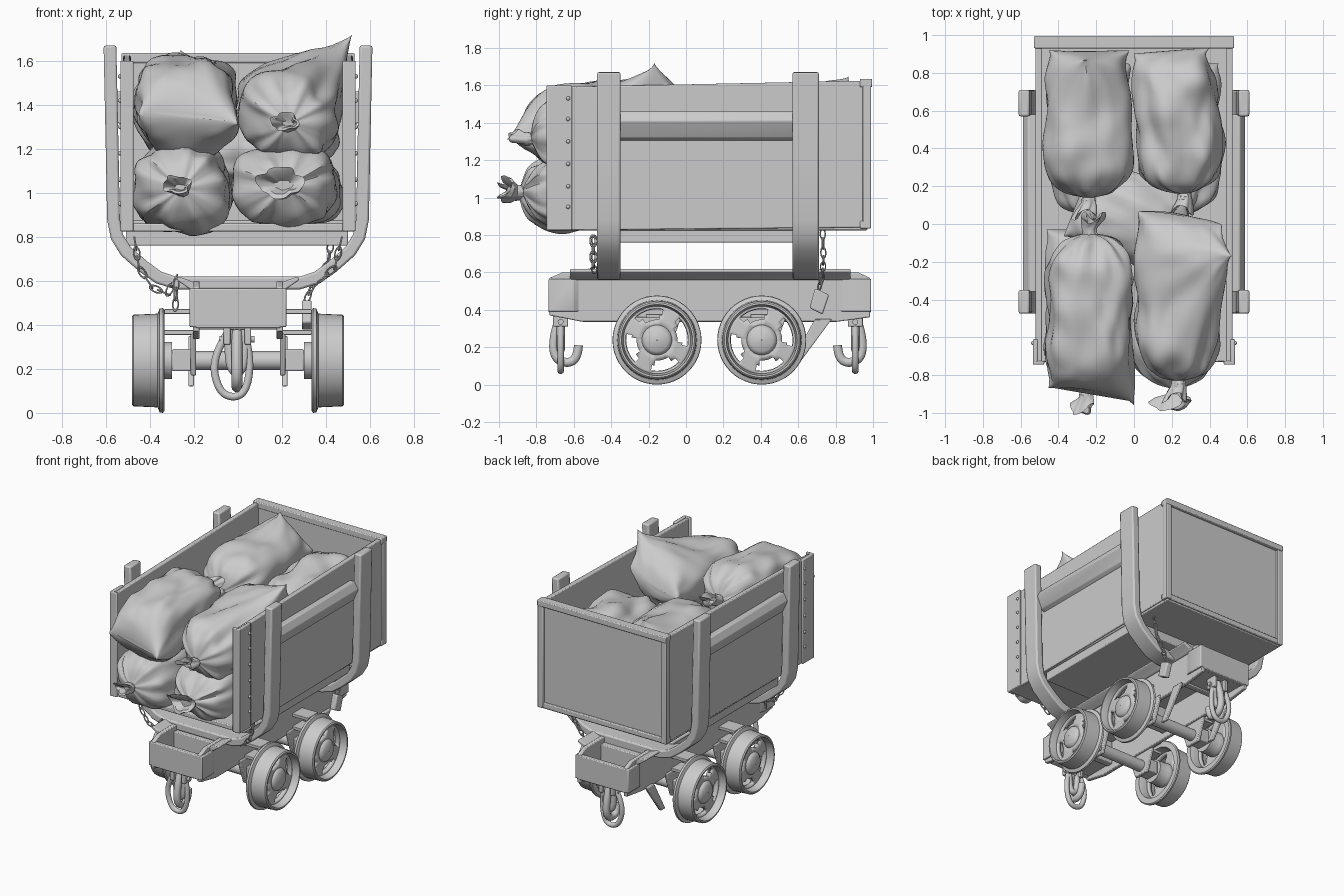
import bpy, bmesh, math
from mathutils import Vector, Matrix, noise

if "Cube" in bpy.data.objects:
    bpy.data.objects.remove(bpy.data.objects["Cube"])

def finish(name, bm, bevel=0.0):
    bmesh.ops.recalc_face_normals(bm, faces=bm.faces)
    me = bpy.data.meshes.new(name)
    bm.to_mesh(me)
    bm.free()
    ob = bpy.data.objects.new(name, me)
    bpy.context.collection.objects.link(ob)
    if bevel:
        m = ob.modifiers.new("bevel", 'BEVEL')
        m.width, m.segments, m.limit_method = bevel, 2, 'ANGLE'
    return ob

def prism(name, pts, axis, a, b, bevel=0.006):
    """Extrude a 2D outline along an axis from a to b."""
    put = {'x': lambda p, t: (t, p[0], p[1]), 'y': lambda p, t: (p[0], t, p[1]),
           'z': lambda p, t: (p[0], p[1], t)}[axis]
    bm = bmesh.new()
    A, B = ([bm.verts.new(put(p, t)) for p in pts] for t in (a, b))
    n = len(pts)
    for i in range(n):
        bm.faces.new((A[i], A[(i + 1) % n], B[(i + 1) % n], B[i]))
    bm.faces.new(A)
    bm.faces.new(B)
    return finish(name, bm, bevel)

def box(name, x0, x1, y0, y1, z0, z1, bevel=0.006):
    x0, x1 = sorted((x0, x1))
    return prism(name, [(x0, y0), (x1, y0), (x1, y1), (x0, y1)], 'z', z0, z1, bevel)

def lathe(name, prof, y, z, n=48):
    """Revolve a closed (x, radius) outline around an x-parallel axis."""
    bm = bmesh.new()
    rings = [[bm.verts.new((x, y + r * math.cos(2 * math.pi * i / n), z + r * math.sin(2 * math.pi * i / n)))
              for i in range(n)] for x, r in prof]
    for j in range(len(prof)):
        R, Q = rings[j], rings[(j + 1) % len(prof)]
        for i in range(n):
            bm.faces.new((R[i], R[(i + 1) % n], Q[(i + 1) % n], Q[i]))
    return finish(name, bm)

def tube(name, pts, r):
    cu = bpy.data.curves.new(name, 'CURVE')
    cu.dimensions, cu.bevel_depth, cu.bevel_resolution, cu.use_fill_caps = '3D', r, 3, True
    sp = cu.splines.new('NURBS')
    sp.points.add(len(pts) - 1)
    for p, c in zip(sp.points, pts):
        p.co = (*c, 1)
    sp.use_endpoint_u, sp.order_u, sp.resolution_u = True, 3, 6
    tmp = bpy.data.objects.new(name + "_curve", cu)
    bpy.context.collection.objects.link(tmp)
    me = bpy.data.meshes.new_from_object(tmp.evaluated_get(bpy.context.evaluated_depsgraph_get()))
    bpy.data.objects.remove(tmp)
    bpy.context.collection.objects.link(bpy.data.objects.new(name, me))

def chain(name, pts):
    pts = [Vector(p) for p in pts]
    k = 0
    for a, b in zip(pts, pts[1:]):
        n = max(1, round((b - a).length / 0.045))
        for i in range(n):
            q = (b - a).to_track_quat('X', 'Z').to_matrix() @ Matrix.Rotation(k % 2 * math.pi / 2, 3, 'X')
            bpy.ops.mesh.primitive_torus_add(major_segments=14, minor_segments=6, major_radius=0.02,
                minor_radius=0.005, location=a.lerp(b, (i + 0.5) / n), rotation=q.to_euler())
            bpy.context.object.scale = (1.4, 0.7, 1)
            bpy.context.object.name = name + "_link"
            k += 1

def sack(name, loc, w, l, h, knot=-1, yaw=0.0, pitch=0.0, ear=None, reach=0.3, ruff=0.06):
    """Pillow-like sack: flat seam at one end, tied neck with ruffle at the other."""
    N, M = 64, 40
    mat = Matrix.Translation(loc) @ Matrix.Rotation(pitch, 4, 'X') @ \
        Matrix.Rotation(yaw + (math.pi if knot > 0 else 0), 4, 'Z')
    rings = []
    for i in range(M + 1):
        u = 0.5 - 0.5 * math.cos(math.pi * i / M)
        a, b = min(u / 0.3, 1), min((1 - u) / 0.3, 1)
        k = max(math.sqrt(1 - (1 - b) ** 2.4), 0.16)
        hf = max(math.sqrt(1 - (1 - a) ** 2), 0.06)
        wf = 0.88 + 0.12 * a + 0.06 * max(0, 1 - a * 6)
        rings.append((l - 2 * l * u, w * k * wf, h * k * hf, 0.09 * (1 - b) ** 1.5))
    rings += [(-l - .015, .036, .036, .08), (-l - .03, .038, .035, .08), (-l - .06, ruff * .85, ruff * .6, .1),
              (-l - .09, ruff, ruff * .65, .12), (-l - .085, ruff * .8, ruff * .45, .12), (-l - .05, ruff * .4, ruff * .2, .1)]
    seed = Vector((loc[0] * 31, loc[1] * 17, loc[2] * 13))
    cos = []
    for j, (y, rx, rz, fold) in enumerate(rings):
        tail = max(0, -l - .03 - y)
        for i in range(N):
            t = 2 * math.pi * i / N
            c, s = math.cos(t), math.sin(t)
            lobes = (4, 7) if j > M else (9, 14)
            f = 1 + fold * (math.cos(lobes[0] * t + seed.x) + 0.5 * math.cos(lobes[1] * t + seed.y))
            p = Vector((rx * f * math.copysign(abs(c) ** 0.8, c), y, rz * f * math.copysign(abs(s) ** 0.8, s)))
            if j <= M:
                d = 0.035 * noise.noise(p * 4 + seed) + 0.026 * noise.noise(Vector((p.x * 11, p.y * 6, p.z * 11)) + seed)
                p += Vector((c, 0, s)) * d * min(1, rz / (0.5 * h))
            else:  # limp, uneven ruffle
                p += Vector((-.4 * tail, .5 * tail * math.sin(2 * t + seed.z), .3 * tail))
            cos.append(mat @ p)
    if ear:  # pull a pointed corner out of the cloth
        e = Vector(ear)
        dm = min((c - e).length for c in cos)
        cos = [c.lerp(e, max(0, 1 - ((c - e).length - dm) / reach) ** 1.6) for c in cos]
    bm = bmesh.new()
    V = [bm.verts.new(c) for c in cos]
    R = [V[j * N:(j + 1) * N] for j in range(len(rings))]
    for P, Q in zip(R, R[1:]):
        for i in range(N):
            bm.faces.new((P[i], P[(i + 1) % N], Q[(i + 1) % N], Q[i]))
    bm.faces.new(R[0])
    bm.faces.new(R[-1])
    finish(name, bm)

# Wagon body: floor, back wall and its frame
box("floor", -.52, .51, -.73, .97, .825, .86)
box("floor_under_beam", -.51, .50, -.36, .60, .76, .83)
box("back_wall", -.50, .50, .935, .97, .84, 1.62)
box("back_top_bar", -.53, .53, .93, .995, 1.59, 1.635)
box("back_bottom_bar", -.53, .53, .93, .985, .835, .875)
for s in (-1, 1):
    prism("side_wall", [(-.73, .825), (.97, .84), (.97, 1.625), (-.73, 1.59)], 'x', s * .487, s * .522)
    box("back_corner_post", s * .485, s * .53, .945, .99, .835, 1.63)
    box("front_corner_strip", s * .51, s * .535, -.735, -.61, .825, 1.6)
    box("front_corner_lip", s * .475, s * .535, -.745, -.725, .825, 1.6)
    for z in (.95, 1.06, 1.18, 1.30, 1.42, 1.53):
        bpy.ops.mesh.primitive_uv_sphere_add(segments=10, ring_count=6, radius=.011, location=(s * .535, -.63, z))
        bpy.context.object.name = "rivet"
    # rails between the straps
    prism("side_rail", [(s * .51, 1.30), (s * .55, 1.32), (s * .59, 1.41), (s * .56, 1.46), (s * .51, 1.46)],
          'y', -.36, .58)

# U-shaped straps carrying the body
half = [(.582, 1.67), (.572, 1.2), (.566, .88), (.55, .80), (.51, .735), (.43, .665), (.36, .615), (.28, .59)]
path = [Vector(p) for p in half] + [Vector((-x, z)) for x, z in reversed(half)]
outer, inner = [], []
for i, p in enumerate(path):
    d = (path[min(i + 1, len(path) - 1)] - path[max(i - 1, 0)]).normalized()
    n = Vector((-d.y, d.x)) * .029
    outer.append(p + n)
    inner.append(p - n)
for y0, y1 in ((-.475, -.35), (.57, .71)):
    prism("support_strap", outer + inner[::-1], 'y', y0, y1, .01)

# Chassis: side frames with a flared lip, end pockets and cross beams
frame = [(-.73, .37), (-.55, .335), (.8, .335), (.985, .36), (.985, .57), (.92, .6), (-.66, .6), (-.73, .57)]
for s in (-1, 1):
    prism("chassis_side", frame, 'x', s * .175, s * .205)
    prism("chassis_lip", [(s * .19, .56), (s * .215, .56), (s * .28, .605), (s * .27, .62), (s * .19, .59)],
          'y', -.62, .88)
    prism("diagonal_brace", [(.78, .35), (.69, .35), (.56, .12), (.61, .12)], 'x', s * .2, s * .225)
    prism("front_corner_cheek", [(s * .17, -.735), (s * .22, -.735), (s * .22, -.60), (s * .19, -.55)], 'z', .39, .565)
    prism("rear_corner_cheek", [(s * .17, .99), (s * .22, .99), (s * .22, .855), (s * .19, .80)], 'z', .39, .565)
box("deck_plate", -.19, .19, -.46, .71, .555, .585)
for y0, y1 in ((-.72, -.46), (.70, .97)):
    box("pocket_floor", -.18, .18, y0, y1, .39, .41)
for y in (-.735, .955):
    prism("end_plate", [(-.19, .385), (.19, .385), (.22, .42), (.22, .565), (-.22, .565), (-.22, .42)], 'y', y, y + .035)
for y in (-.5, .10, .7):
    box("cross_beam", -.18, .18, y, y + .05, .38, .56)

# Wheels, axles and bearings
Z = .238
for y in (-.155, .405):
    lathe("axle", [(-.40, .002), (-.40, .043), (.40, .043), (.40, .002)], y, Z, 24)
    for s in (-1, 1):
        rim = [(.335, .19), (.335, .23), (.342, .238), (.356, .236), (.365, .213), (.475, .208), (.482, .20),
               (.482, .19), (.43, .18), (.37, .18)]
        lathe("wheel_rim", [(s * x, r) for x, r in rim], y, Z)
        hub = [(.30, .002), (.30, .085), (.375, .085), (.385, .09), (.43, .085), (.45, .075), (.462, .06), (.466, .002)]
        lathe("wheel_hub", [(s * x, r) for x, r in hub], y, Z, 32)
        # web with four openings between the spokes
        bm = bmesh.new()
        n, rad = 64, (.07, .108, .135, .166, .186)
        W = [[bm.verts.new((s * (.425 - .1 * (r - .07)), y + r * math.cos(2 * math.pi * i / n),
              Z + r * math.sin(2 * math.pi * i / n))) for i in range(n)] for r in rad]
        for j in range(4):
            for i in range(n):
                off = abs(((i + .5) * 360 / n + 30) % 90 - 45)
                if off > (0, 21, 28, 0)[j]:
                    bm.faces.new((W[j][i], W[j][(i + 1) % n], W[j + 1][(i + 1) % n], W[j + 1][i]))
        web = finish("wheel_spokes", bm)
        m = web.modifiers.new("thick", 'SOLIDIFY')
        m.thickness, m.offset = .03, 0
        # axle guard and bracket strips
        prism("axle_guard", [(y - .13, .36), (y + .13, .36), (y + .06, .17), (y - .06, .17)], 'x', s * .19, s * .215)
        box("bearing_block", s * .2, s * .30, y - .055, y + .055, .19, .29)
        for z in (.365, .46):
            box("bracket_strip", s * .18, s * .335, y - .06, y + .06, z - .01, z + .012, .003)

# Couplings at both ends: lugs, hook and hanging link
for y, d in ((-.67, 1), (.905, -1)):
    for x in (-.065, .03):
        box("coupling_lug", x, x + .03, y - .04, y + .04, .31, .42)
    tube("coupling_pin", [(-.085, y, .335), (0, y, .335), (.075, y, .335)], .016)
    tube("coupling_shackle", [(-.04, y, .38), (-.045, y, .23), (-.005, y, .17), (.035, y, .23), (.03, y, .38)], .022)
    tube("coupling_hook", [(-.005, y, .37), (-.005, y - d * .035, .28), (-.005, y - d * .04, .15),
         (-.005, y + d * .03, .11), (-.005, y + d * .09, .14), (-.005, y + d * .095, .21)], .025)
    tube("coupling_link", [(-.05, y, .36), (-.12, y, .25), (-.09, y, .10), (-.02, y, .065), (.04, y, .10),
         (.06, y, .25), (.03, y, .36)], .018)

# Safety chains and padlock
chain("front_left_chain", [(-.47, -.5, .79), (-.45, -.5, .66), (-.39, -.5, .57), (-.32, -.5, .54), (-.28, -.5, .62)])
chain("front_right_chain", [(.47, -.49, .79), (.44, -.49, .66), (.37, -.49, .60)])
chain("rear_chain", [(.43, .73, .83), (.41, .735, .68), (.34, .73, .58), (.31, .71, .51)])
chain("pin_chain", [(-.28, -.52, .61), (-.285, -.53, .47)])
prism("padlock", [(.66, .41), (.73, .375), (.765, .48), (.69, .515)], 'x', .29, .335, .008)

# Sacks
sack("lower_left_sack", (-.255, -.46, 1.02), .22, .43, .205)
sack("lower_right_sack", (.215, -.45, 1.03), .23, .42, .175, ruff=.10)
sack("lower_back_left_sack", (-.24, .45, 1.02), .22, .40, .16)
sack("lower_back_right_sack", (.24, .45, 1.02), .22, .40, .16)
sack("middle_sack", (-.01, .04, 1.18), .24, .30, .16, yaw=1.2)
sack("upper_left_sack", (-.235, -.46, 1.40), .23, .41, .225, knot=1, pitch=.10, ear=(0, -.96, 1.31), reach=.25)
sack("upper_right_sack", (.235, -.38, 1.37), .22, .45, .20, pitch=.12, ear=(.52, -.17, 1.72), reach=.36)
sack("back_left_sack", (-.24, .53, 1.37), .225, .39, .20, pitch=.09, ear=(-.26, .87, 1.65), reach=.22)
sack("back_right_sack", (.235, .54, 1.31), .22, .38, .20, yaw=.08, pitch=.04)

# Smooth shading with crisp edges
bpy.ops.object.select_all(action='DESELECT')
for ob in bpy.context.scene.objects:
    if ob.type == 'MESH':
        ob.select_set(True)
        bpy.context.view_layer.objects.active = ob
bpy.ops.object.shade_smooth_by_angle(angle=math.radians(40))
